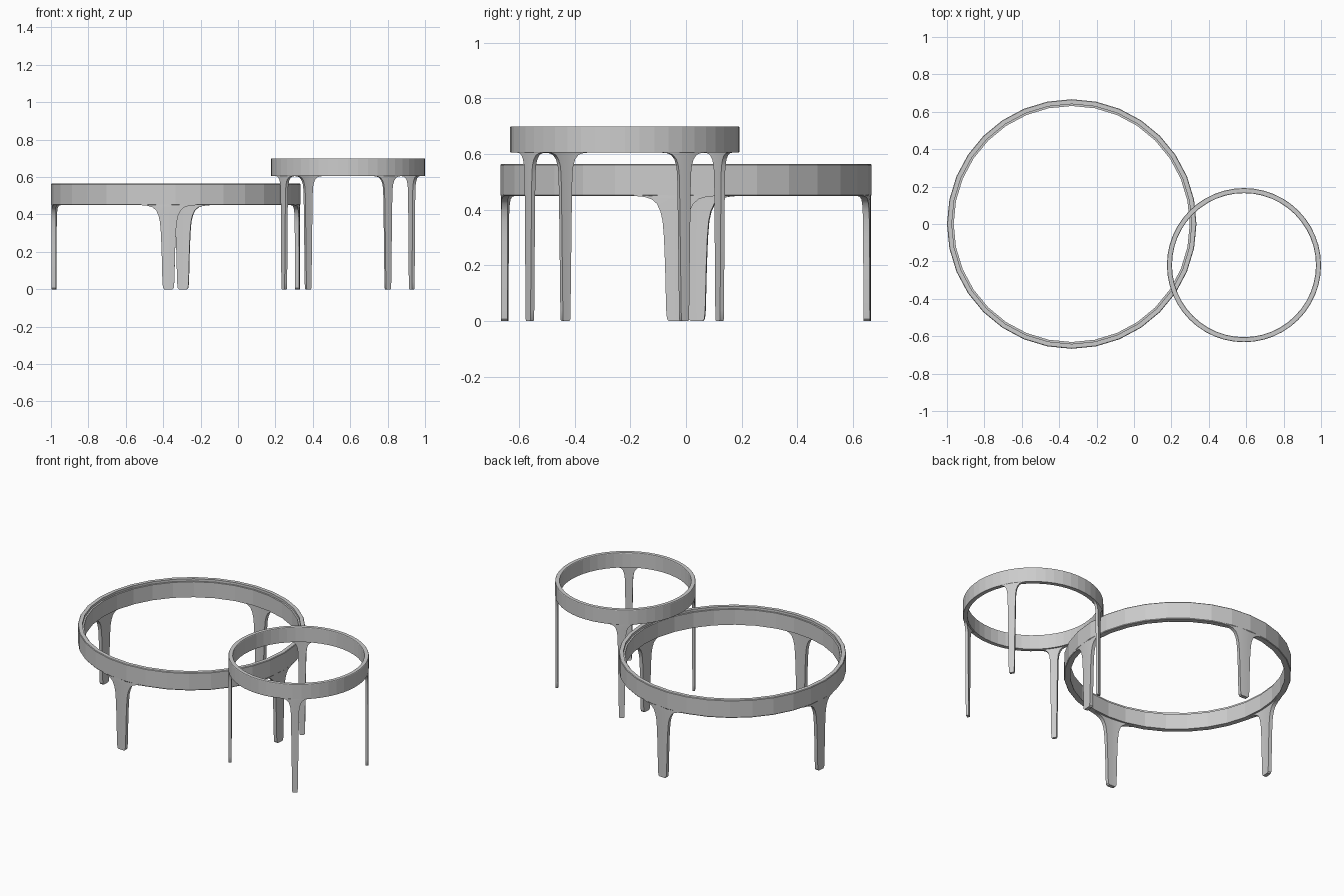
import bpy, bmesh
from math import cos, sin, pi, radians

cube = bpy.data.objects.get("Cube")
if cube:
    bpy.data.objects.remove(cube, do_unlink=True)

grey = bpy.data.materials.new("grey_metal")
grey.use_nodes = True
GREY = (0.6, 0.6, 0.6, 1)
grey.diffuse_color = GREY
grey.node_tree.nodes["Principled BSDF"].inputs["Base Color"].default_value = GREY


def add_object(name, bm, centre):
    bmesh.ops.recalc_face_normals(bm, faces=bm.faces)
    mesh = bpy.data.meshes.new(name)
    bm.to_mesh(mesh)
    bm.free()
    mesh.materials.append(grey)
    obj = bpy.data.objects.new(name, mesh)
    obj.location = (centre[0], centre[1], 0)
    bpy.context.collection.objects.link(obj)
    return obj


def polar(bm, r, angle, z):
    return bm.verts.new((r * cos(angle), r * sin(angle), z))


def ring(name, centre, profile, segments):
    """Revolve a closed (radius, z) section around the centre."""
    bm = bmesh.new()
    loops = [[polar(bm, r, 2 * pi * i / segments, z) for r, z in profile]
             for i in range(segments)]
    n = len(profile)
    for i in range(segments):
        a, b = loops[i], loops[(i + 1) % segments]
        for j in range(n):
            k = (j + 1) % n
            bm.faces.new((a[j], b[j], b[k], a[k]))
    return add_object(name, bm, centre)


def leg(name, centre, angle, outer, inner, outline, columns=6):
    """Curved leg panel; outline lists (half width, z) from the foot up."""
    bm = bmesh.new()
    grids = []
    for r in (outer, inner):
        grids.append([[polar(bm, r, angle + w * (2 * c / columns - 1) / outer, z)
                       for c in range(columns + 1)] for w, z in outline])
    rows = len(outline)
    for g in grids:
        for i in range(rows - 1):
            for c in range(columns):
                bm.faces.new((g[i][c], g[i][c + 1], g[i + 1][c + 1], g[i + 1][c]))
    o, n = grids
    for i in range(rows - 1):
        for c in (0, columns):
            bm.faces.new((o[i][c], o[i + 1][c], n[i + 1][c], n[i][c]))
    for i in (0, rows - 1):
        for c in range(columns):
            bm.faces.new((o[i][c], o[i][c + 1], n[i][c + 1], n[i][c]))
    obj = add_object(name, bm, centre)
    bpy.ops.object.select_all(action="DESELECT")
    obj.select_set(True)
    bpy.context.view_layer.objects.active = obj
    bpy.ops.object.shade_smooth_by_angle(angle=radians(35))
    return obj


def table(prefix, centre, section, segments, first, outer, inner, outline):
    ring(prefix + "_ring", centre, section, segments)
    for i in range(4):
        leg(f"{prefix}_leg_{i + 1}", centre, radians(first + 90 * i), outer, inner, outline)


# Low wide table frame, with a small ledge inside the rim
R = 0.667
table("low_table", (-0.333, 0),
      [(R - 0.003, 0.45), (R, 0.454), (R, 0.561), (R - 0.003, 0.565),
       (R - 0.026, 0.565), (R - 0.026, 0.55), (R - 0.036, 0.55), (R - 0.036, 0.45)],
      32, -3.4, R - 0.003, R - 0.026,
      [(0.022, 0), (0.029, 0.008), (0.032, 0.04), (0.036, 0.2), (0.04, 0.3),
       (0.045, 0.36), (0.053, 0.395), (0.066, 0.422), (0.085, 0.438),
       (0.11, 0.446), (0.15, 0.45), (0.15, 0.47)])

# Tall narrow table frame
R = 0.412
table("tall_table", (0.588, -0.22),
      [(R - 0.002, 0.605), (R, 0.608), (R, 0.697), (R - 0.002, 0.7),
       (R - 0.025, 0.7), (R - 0.027, 0.697), (R - 0.027, 0.605)],
      48, 32, R - 0.002, R - 0.018,
      [(0.012, 0), (0.016, 0.006), (0.017, 0.04), (0.02, 0.25), (0.023, 0.45),
       (0.025, 0.53), (0.029, 0.56), (0.037, 0.582), (0.05, 0.597),
       (0.066, 0.603), (0.085, 0.605), (0.085, 0.62)])
